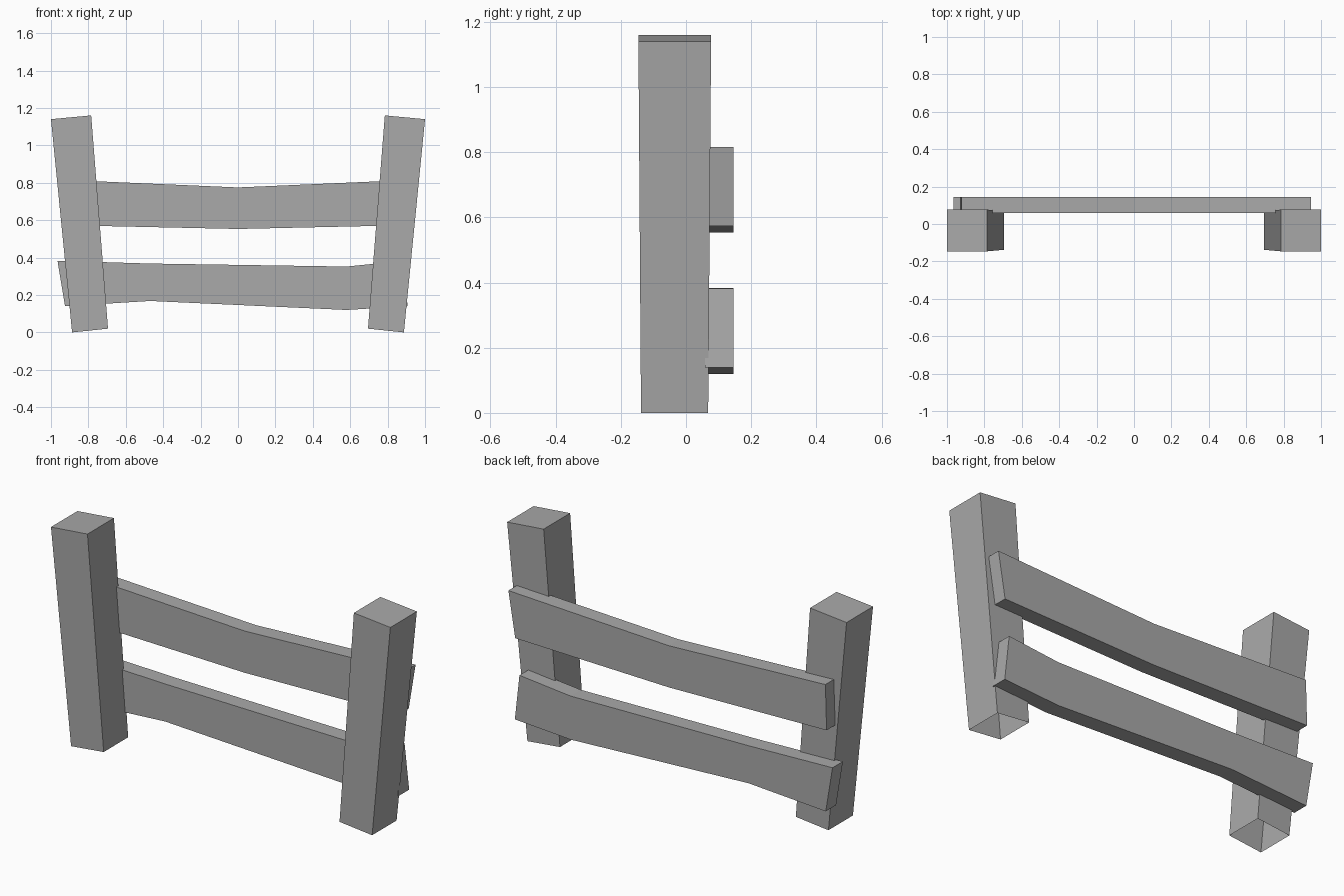
import bpy
import bmesh

cube = bpy.data.objects.get("Cube")
if cube:
    bpy.data.objects.remove(cube, do_unlink=True)

grey = bpy.data.materials.new("plain grey")
grey.use_nodes = True
colour = (0.4, 0.4, 0.4, 1)
grey.diffuse_color = colour
grey.node_tree.nodes["Principled BSDF"].inputs["Base Color"].default_value = colour


def finish(name, bm):
    bmesh.ops.recalc_face_normals(bm, faces=bm.faces)
    mesh = bpy.data.meshes.new(name)
    bm.to_mesh(mesh)
    bm.free()
    mesh.materials.append(grey)
    bpy.context.collection.objects.link(bpy.data.objects.new(name, mesh))


def post(name, side):
    """Leaning, slightly tapered post, open underneath."""
    bm = bmesh.new()
    foot_inner, foot_outer = (0.695, 0.02), (0.887, 0.0)
    top_inner, top_outer = (0.785, 1.16), (1.0, 1.14)

    def ring(inner, outer, front, back):
        corners = [(inner, front), (outer, front), (outer, back), (inner, back)]
        return [bm.verts.new((side * x, y, z)) for (x, z), y in corners]

    foot = ring(foot_inner, foot_outer, -0.138, 0.068)
    top = ring(top_inner, top_outer, -0.146, 0.077)
    for i in range(4):
        j = (i + 1) % 4
        bm.faces.new((foot[i], foot[j], top[j], top[i]))
    bm.faces.new(top)
    finish(name, bm)


def rail(name, upper, lower, front=0.058, back=0.145):
    """Bent plank made of cross-sections between an upper and a lower edge."""
    bm = bmesh.new()
    sections = []
    for (xu, zu), (xl, zl) in zip(upper, lower):
        corners = [(xu, front, zu), (xu, back, zu), (xl, back, zl), (xl, front, zl)]
        sections.append([bm.verts.new(c) for c in corners])
    for a, b in zip(sections, sections[1:]):
        for i in range(4):
            j = (i + 1) % 4
            bm.faces.new((a[i], a[j], b[j], b[i]))
    bm.faces.new(sections[0])
    bm.faces.new(sections[-1])
    finish(name, bm)


# Posts
post("left_post", 1)
post("right_post", -1)

# Rails
rail("upper_rail",
     [(-0.923, 0.815), (0, 0.775), (0.945, 0.816)],
     [(-0.93, 0.573), (0, 0.553), (0.905, 0.573)])
rail("lower_rail",
     [(-0.965, 0.383), (-0.47, 0.368), (0.58, 0.352), (0.88, 0.382)],
     [(-0.925, 0.14), (-0.47, 0.168), (0.58, 0.12), (0.907, 0.14)])
